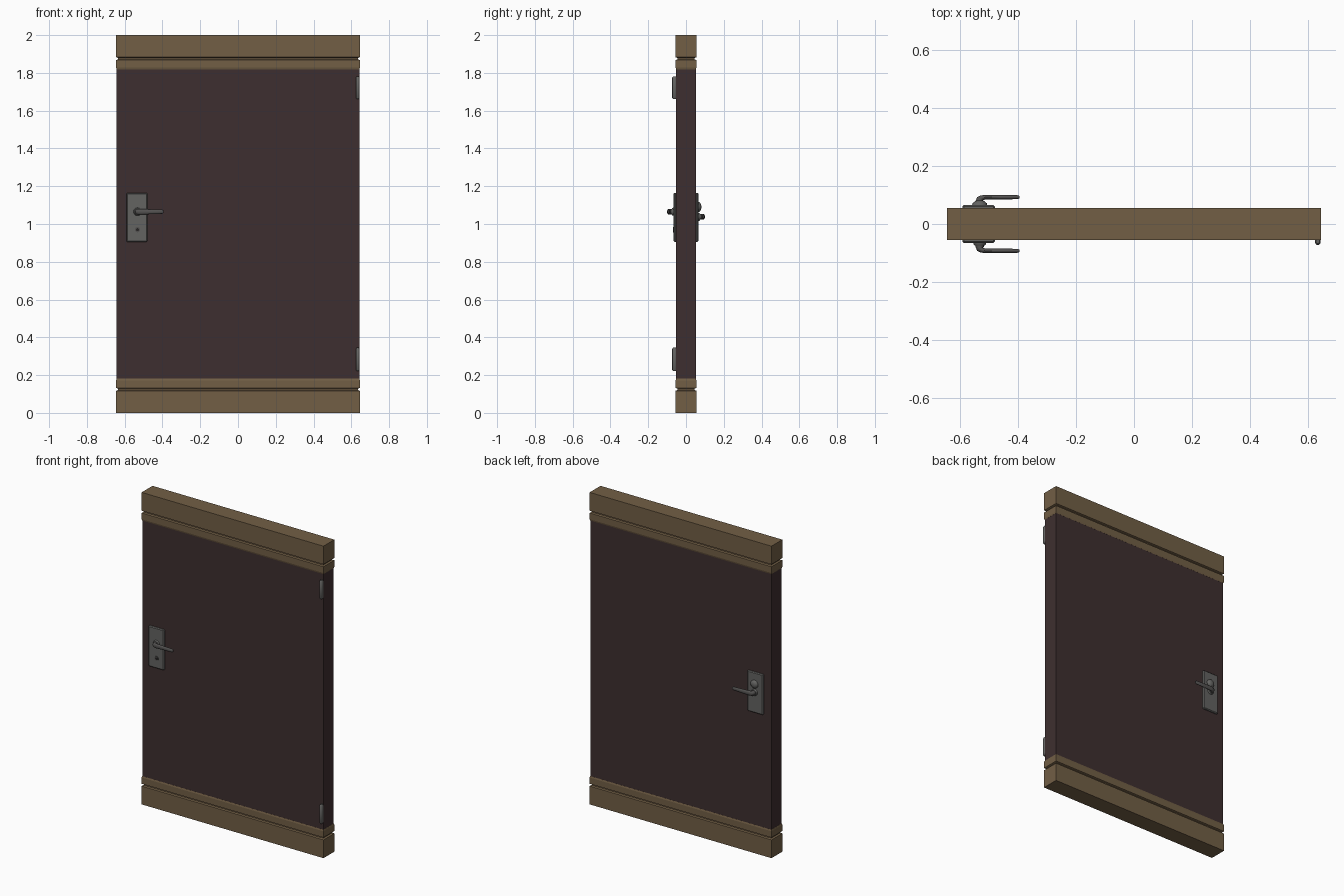
import bpy, bmesh, math
from mathutils import Vector

if "Cube" in bpy.data.objects:
    bpy.data.objects.remove(bpy.data.objects["Cube"])


def material(name, rgb):
    m = bpy.data.materials.new(name)
    m.diffuse_color = (*rgb, 1)
    m.use_nodes = True
    m.node_tree.nodes["Principled BSDF"].inputs["Base Color"].default_value = m.diffuse_color
    return m


WOOD = material("tan wood", (0.168, 0.114, 0.060))
DARK = material("dark brown panel", (0.048, 0.028, 0.029))
METAL = material("grey metal", (0.125, 0.125, 0.120))
LEVER = material("dark grey metal", (0.088, 0.085, 0.083))
BLACK = material("keyhole black", (0.02, 0.018, 0.018))


def finish(bm, name, mat, smooth=False, bevel=0):
    bmesh.ops.recalc_face_normals(bm, faces=bm.faces)
    me = bpy.data.meshes.new(name)
    bm.to_mesh(me)
    bm.free()
    me.materials.append(mat)
    ob = bpy.data.objects.new(name, me)
    bpy.context.collection.objects.link(ob)
    if bevel:
        mod = ob.modifiers.new("bevel", 'BEVEL')
        mod.width, mod.segments = bevel, 1
    if smooth:
        bpy.context.view_layer.objects.active = ob
        ob.select_set(True)
        bpy.ops.object.shade_smooth_by_angle(angle=math.radians(40))
        ob.select_set(False)
    return ob


def box(name, lo, hi, mat, bevel=0):
    bm = bmesh.new()
    bmesh.ops.create_cube(bm, size=1)
    lo, hi = Vector(lo), Vector(hi)
    for v in bm.verts:
        v.co = (lo + hi) / 2 + Vector(c * d for c, d in zip(v.co, hi - lo))
    return finish(bm, name, mat, bevel=bevel)


def loft(name, rings, mat, smooth=False):
    """Skin a list of point rings and cap both ends."""
    bm = bmesh.new()
    rows = [[bm.verts.new(p) for p in r] for r in rings]
    n = len(rows[0])
    for a, b in zip(rows, rows[1:]):
        for i in range(n):
            j = (i + 1) % n
            bm.faces.new((a[i], a[j], b[j], b[i]))
    bm.faces.new(rows[0])
    bm.faces.new(rows[-1])
    return finish(bm, name, mat, smooth)


def circle(c, u, v, ru, rv, n=16):
    """Ellipse ring around c in the plane of u and v."""
    t = [2 * math.pi * i / n for i in range(n)]
    return [Vector(c) + Vector(u) * ru * math.cos(a) + Vector(v) * rv * math.sin(a) for a in t]


def turned(name, x, z, s, profile, mat):
    """Round part facing along y, profile of (distance, radius)."""
    return loft(name, [circle((x, s * y, z), (1, 0, 0), (0, 0, 1), r, r) for y, r in profile], mat, True)


W, D = 0.645, 0.055

# door leaf, a touch slimmer than the rails
box("door_panel", (-W + 0.003, -D + 0.003, 0.15), (W - 0.003, D - 0.003, 1.85), DARK)

# grooved wooden rails at bottom and top: (height, inset)
rail = [(0, 0), (0.117, 0), (0.121, 0.01), (0.128, 0.01), (0.132, 0), (0.172, 0), (0.181, 0.0025)]
for name, flip in (("bottom_rail", False), ("top_rail", True)):
    rings = []
    for z, i in rail:
        z = 2 - z if flip else z
        rings.append([(sx * (W - i), sy * (D - i), z) for sx, sy in ((-1, -1), (1, -1), (1, 1), (-1, 1))])
    loft(name, rings, WOOD)

# hinge barrels with small tips
for name, z0, z1 in (("lower_hinge", 0.222, 0.345), ("upper_hinge", 1.662, 1.782)):
    steps = [(z0, 0.006), (z0 + 0.006, 0.01), (z1 - 0.006, 0.01), (z1, 0.006)]
    loft(name, [circle((0.634, -0.06, z), (1, 0, 0), (0, 1, 0), r, r * 1.3) for z, r in steps], METAL, True)

# lock plates and levers on both sides
X = -0.532
for side, s, hz in (("front", -1, 1.065), ("back", 1, 1.038)):
    ys = sorted((s * 0.05, s * 0.066))
    box(side + "_lock_plate", (-0.591, ys[0], 0.905), (-0.48, ys[1], 1.165), METAL, bevel=0.005)
    turned(side + "_handle_collar", X, hz, s, [(0.062, 0.022), (0.07, 0.021), (0.075, 0.017)], METAL)
    # path: x, y, direction, half thickness, half height
    path = [(X, 0.06, 90, 0.014, 0.015), (X, 0.08, 90, 0.014, 0.015)]
    path += [(X + 0.001, 0.086, 60, 0.012, 0.015), (X + 0.008, 0.0905, 25, 0.009, 0.015),
             (X + 0.02, 0.0925, 0, 0.0075, 0.015), (-0.46, 0.0925, 0, 0.0075, 0.013),
             (-0.402, 0.0925, 0, 0.007, 0.011), (-0.394, 0.0925, 0, 0.004, 0.007)]
    rings = []
    for x, y, a, t, h in path:
        a = math.radians(a)
        rings.append(circle((x, s * y, hz), (-math.sin(a), s * math.cos(a), 0), (0, 0, 1), t, h))
    loft(side + "_lever", rings, LEVER, True)

# keyhole on the front, thumb turn on the back
turned("front_keyhole_ring", X, 0.97, -1, [(0.06, 0.015), (0.068, 0.014)], LEVER)
turned("front_keyhole", X, 0.97, -1, [(0.066, 0.008), (0.069, 0.008)], BLACK)
turned("back_thumb_turn", X, 1.09, 1, [(0.06, 0.027), (0.071, 0.025), (0.078, 0.017), (0.081, 0.008)], METAL)
